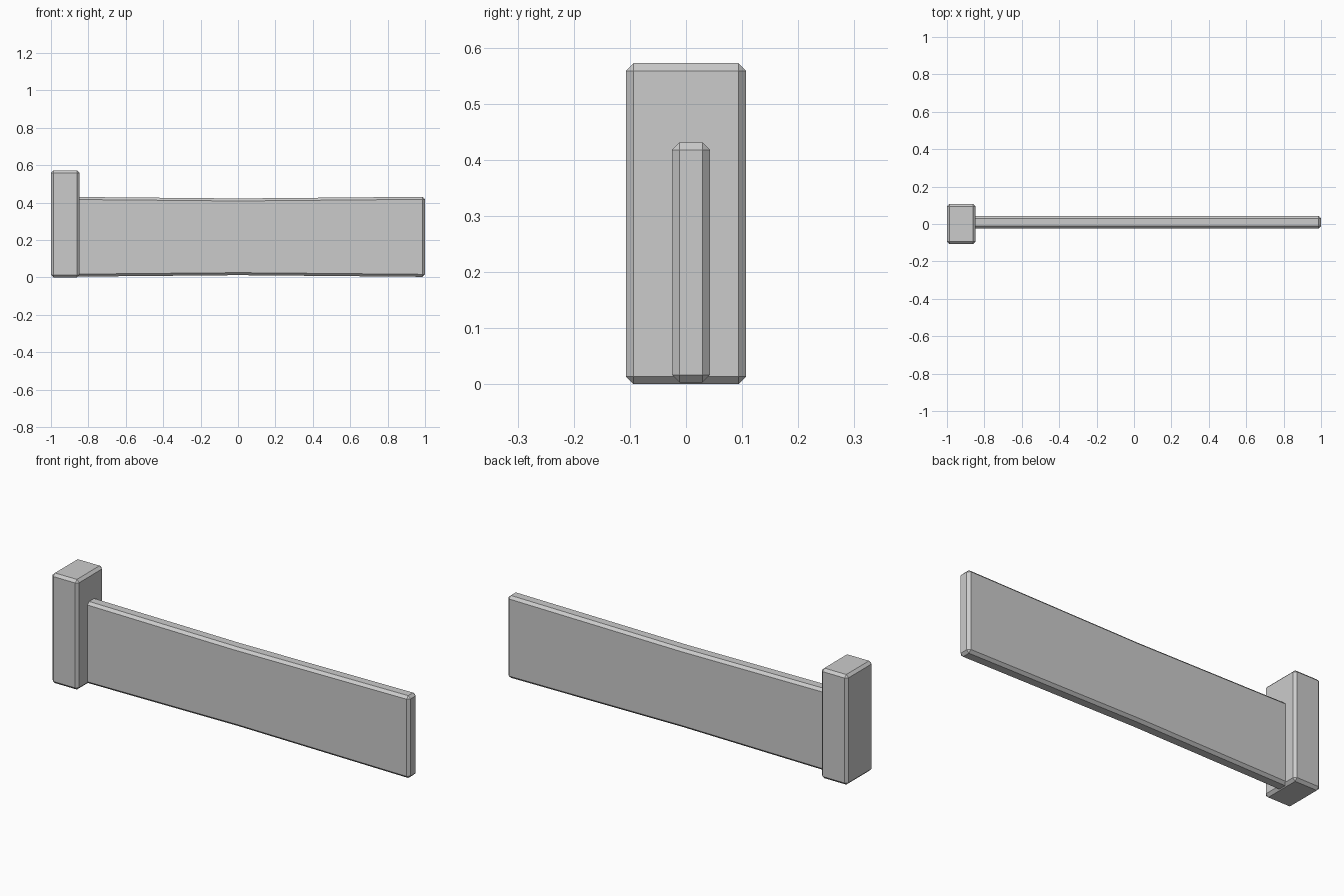
import bpy, bmesh

if "Cube" in bpy.data.objects:
    bpy.data.objects.remove(bpy.data.objects["Cube"])

BEVEL = 0.0135


def slab(name, outline, y0, y1):
    """Extrude an x-z outline along y and chamfer its sharp edges."""
    bm = bmesh.new()
    face = bm.faces.new([bm.verts.new((x, y0, z)) for x, z in outline])
    ext = bmesh.ops.extrude_face_region(bm, geom=[face])["geom"]
    moved = [v for v in ext if isinstance(v, bmesh.types.BMVert)]
    bmesh.ops.translate(bm, verts=moved, vec=(0, y1 - y0, 0))
    bmesh.ops.recalc_face_normals(bm, faces=bm.faces)
    mesh = bpy.data.meshes.new(name)
    bm.to_mesh(mesh)
    bm.free()
    obj = bpy.data.objects.new(name, mesh)
    bpy.context.collection.objects.link(obj)
    mod = obj.modifiers.new("chamfer", "BEVEL")
    mod.width = BEVEL
    mod.segments = 1
    mod.limit_method = "ANGLE"
    return obj


# End post
slab("end_post", [(-1, 0), (-0.847, 0), (-0.847, 0.572), (-1, 0.572)],
     -0.107, 0.107)

# Wall panel, slightly pinched at mid length, its left end set into the post
slab("wall_panel", [(-0.98, 0.003), (0, 0.012), (1, 0.003),
                    (1, 0.431), (0, 0.422), (-0.98, 0.431)],
     -0.025, 0.043)
